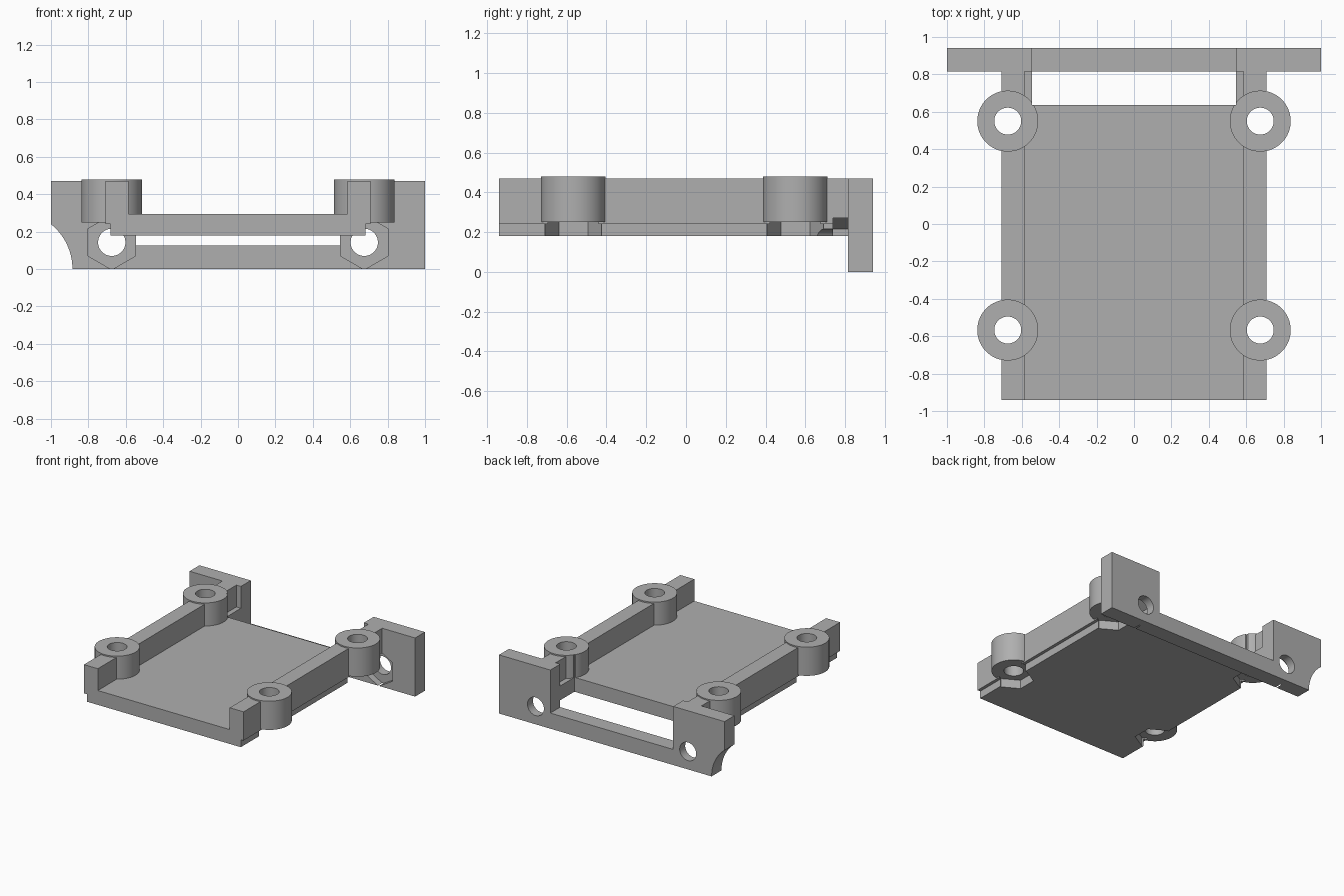
import bpy
import bmesh
import math
from mathutils import Matrix, Vector

if "Cube" in bpy.data.objects:
    bpy.data.objects.remove(bpy.data.objects["Cube"], do_unlink=True)

grey = bpy.data.materials.new("plain grey")
grey.use_nodes = True
grey.diffuse_color = (0.43, 0.43, 0.43, 1)
grey.node_tree.nodes["Principled BSDF"].inputs["Base Color"].default_value = (0.43, 0.43, 0.43, 1)


def make(name, bm):
    bmesh.ops.recalc_face_normals(bm, faces=bm.faces[:])
    mesh = bpy.data.meshes.new(name)
    bm.to_mesh(mesh)
    bm.free()
    mesh.materials.append(grey)
    obj = bpy.data.objects.new(name, mesh)
    bpy.context.collection.objects.link(obj)
    return obj


def box(name, low, high):
    bm = bmesh.new()
    low, high = Vector(low), Vector(high)
    size = Matrix.Diagonal((high - low).to_4d())
    bmesh.ops.create_cube(bm, size=1, matrix=Matrix.Translation((low + high) / 2) @ size)
    return make(name, bm)


def prism(name, start, axis, length, radius, sides):
    """Round or hexagonal bar running from start along +y or +z."""
    bm = bmesh.new()
    turn = Matrix.Rotation(-math.pi / 2, 4, 'X') if axis == 'Y' else Matrix()
    place = Matrix.Translation(start) @ turn @ Matrix.Translation((0, 0, length / 2))
    # hexagons point along y (or z once turned)
    place = place @ Matrix.Rotation(math.pi / 2, 4, 'Z')
    bmesh.ops.create_cone(bm, cap_ends=True, segments=sides, radius1=radius,
                          radius2=radius, depth=length, matrix=place)
    # make sure a hexagon has its corners on the long axis
    if sides == 6:
        centre = Vector(start)
        reach = max(abs((v.co - centre).x) for v in bm.verts)
        if reach > radius * 0.95:
            spin = Matrix.Rotation(math.pi / 6, 3, axis)
            bmesh.ops.rotate(bm, cent=centre, matrix=spin, verts=bm.verts[:])
    return make(name, bm)


def combine(target, tool, operation):
    mod = target.modifiers.new(operation.lower(), 'BOOLEAN')
    mod.operation = operation
    mod.solver = 'EXACT'
    mod.object = tool
    bpy.context.view_layer.objects.active = target
    bpy.ops.object.modifier_apply(modifier=mod.name)
    bpy.data.objects.remove(tool, do_unlink=True)


# Tray: floor with two side rails, stepped in along the lower edge
half = [(0.683, 0.18), (0.683, 0.24), (0.708, 0.24), (0.708, 0.47), (0.585, 0.47), (0.585, 0.295)]
outline = half + [(-x, z) for x, z in reversed(half)]
bm = bmesh.new()
face = bm.faces.new([bm.verts.new((x, -0.94, z)) for x, z in outline])
extruded = bmesh.ops.extrude_face_region(bm, geom=[face])["geom"]
bmesh.ops.translate(bm, vec=(0, 1.8, 0),
                    verts=[g for g in extruded if isinstance(g, bmesh.types.BMVert)])
bracket = make("mounting_bracket", bm)

# End wall and the four screw bosses
combine(bracket, box("end_wall", (-1, 0.815, 0), (1, 0.94, 0.47)), 'UNION')
SCREW_X = 0.675
spots = [(side * SCREW_X, y) for side in (-1, 1) for y in (-0.567, 0.55)]
for x, y in spots:
    combine(bracket, prism("boss", (x, y, 0.25), 'Z', 0.23, 0.163, 64), 'UNION')

# Opening between the tray floor and the end wall
combine(bracket, box("opening", (-0.545, 0.635, 0.125), (0.545, 1.1, 0.7)), 'DIFFERENCE')

# Upright screw bores with hexagonal nut pockets below
for x, y in spots:
    combine(bracket, prism("bore", (x, y, 0.1), 'Z', 0.6, 0.072, 48), 'DIFFERENCE')
    combine(bracket, prism("nut_pocket", (x, y, 0.1), 'Z', 0.15, 0.146, 6), 'DIFFERENCE')

# Level screw holes and nut pockets through the end wall
for side in (-1, 1):
    x = side * SCREW_X
    combine(bracket, prism("wall_bore", (x, 0.66, 0.143), 'Y', 0.5, 0.073, 48), 'DIFFERENCE')
    combine(bracket, prism("wall_pocket", (x, 0.74, 0.143), 'Y', 0.13, 0.146, 6), 'DIFFERENCE')

# Rounded relief in the lower right corner of the wall
combine(bracket, prism("corner_relief", (-1.193, 0.7, 0), 'Y', 0.5, 0.308, 96), 'DIFFERENCE')

# Smooth the round walls, keep hard edges
bpy.ops.object.select_all(action='DESELECT')
bracket.select_set(True)
bpy.context.view_layer.objects.active = bracket
bpy.ops.object.shade_smooth_by_angle(angle=math.radians(30))
